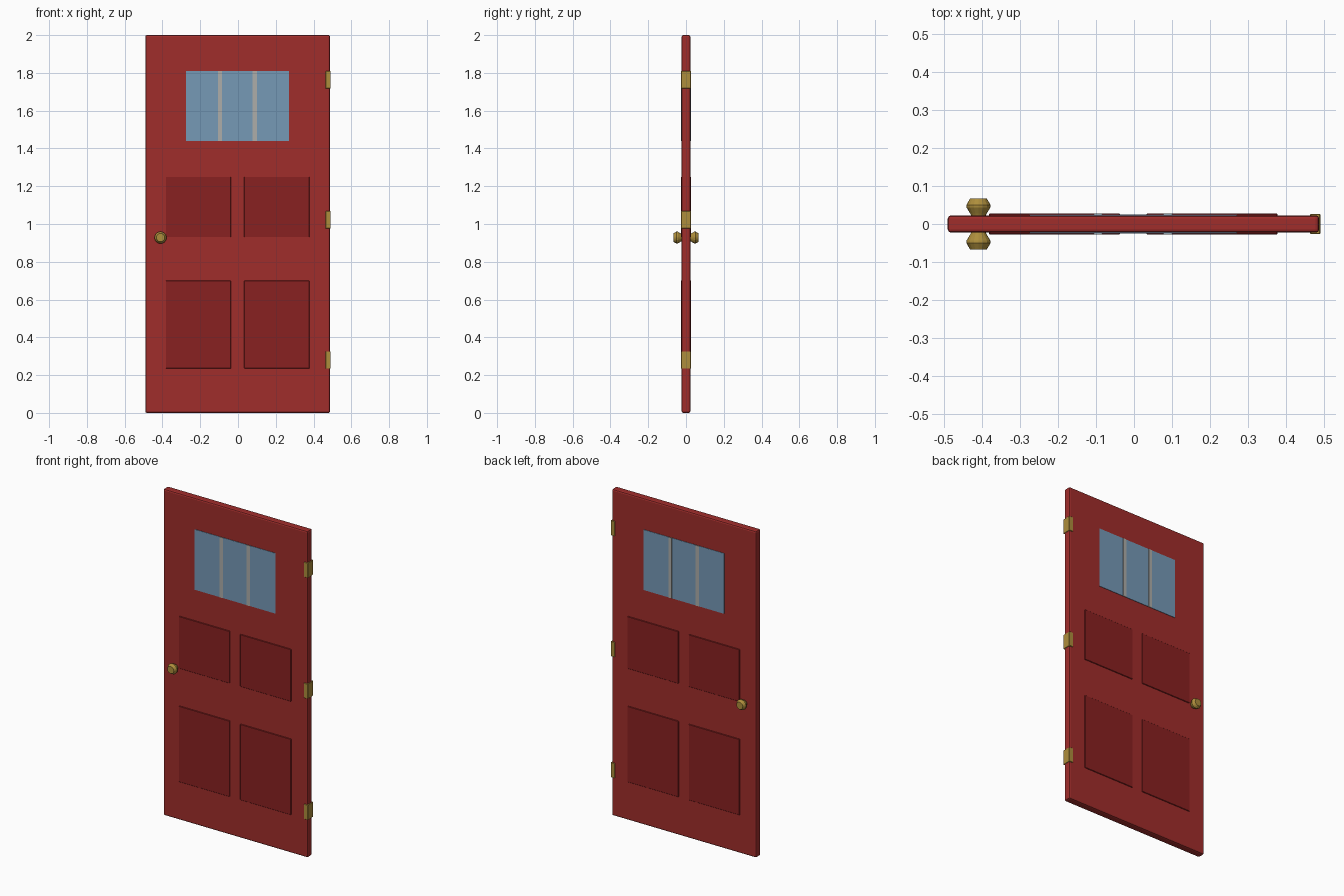
import bpy, bmesh
from math import pi, cos, sin

if "Cube" in bpy.data.objects:
    bpy.data.objects.remove(bpy.data.objects["Cube"])


def material(name, rgb):
    m = bpy.data.materials.new(name)
    m.diffuse_color = (*rgb, 1)
    m.use_nodes = True
    m.node_tree.nodes["Principled BSDF"].inputs["Base Color"].default_value = m.diffuse_color
    return m


RED = material("red_paint", (0.35, 0.026, 0.024))
DARK = material("dark_red_paint", (0.25, 0.015, 0.015))
GLASS = material("blue_glass", (0.18, 0.32, 0.47))
BRASS = material("brass", (0.42, 0.27, 0.045))
TRIM = material("light_grey", (0.42, 0.42, 0.40))


def finish(bm, name, mat):
    bmesh.ops.recalc_face_normals(bm, faces=bm.faces)
    me = bpy.data.meshes.new(name)
    bm.to_mesh(me)
    bm.free()
    me.materials.append(mat)
    ob = bpy.data.objects.new(name, me)
    bpy.context.collection.objects.link(ob)
    return ob


def box(name, x, half_y, z, mat, bevel=0.0, segments=1):
    """Box from x[0]..x[1], -half_y..half_y, z[0]..z[1]."""
    bm = bmesh.new()
    bmesh.ops.create_cube(bm, size=1)
    for v in bm.verts:
        v.co = (x[v.co.x > 0], half_y if v.co.y > 0 else -half_y, z[v.co.z > 0])
    ob = finish(bm, name, mat)
    if bevel:
        mod = ob.modifiers.new("bevel", 'BEVEL')
        mod.width, mod.segments = bevel, segments
    return ob


def knob(name, side, x, z, sides=16):
    """Turned knob along y; profile is (radius, distance from door centre)."""
    profile = [(0.018, 0.020), (0.022, 0.028), (0.031, 0.043),
               (0.032, 0.050), (0.022, 0.067)]
    bm = bmesh.new()
    rings = [[bm.verts.new((x + r * cos(2 * pi * i / sides), side * d,
                            z + r * sin(2 * pi * i / sides)))
              for i in range(sides)] for r, d in profile]
    for a, b in zip(rings, rings[1:]):
        for i in range(sides):
            j = (i + 1) % sides
            bm.faces.new((a[i], a[j], b[j], b[i]))
    bm.faces.new(rings[0])
    bm.faces.new(rings[-1])
    return finish(bm, name, BRASS)


# door slab with softened edges
box("door_slab", (-0.491, 0.488), 0.023, (0, 2), RED, 0.009, 2)

# raised panels, two rows of two, showing on both faces
for row, z in (("lower", (0.235, 0.70)), ("upper", (0.93, 1.25))):
    for col, x in (("left", (-0.382, -0.037)), ("right", (0.033, 0.378))):
        box(f"{row}_{col}_panel", x, 0.0275, z, DARK, 0.002)

# window glass and its two vertical bars
box("window_glass", (-0.276, 0.271), 0.0255, (1.44, 1.81), GLASS)
for side, x in (("left", -0.095), ("right", 0.089)):
    box(f"{side}_window_bar", (x - 0.011, x + 0.011), 0.0275, (1.44, 1.81), TRIM)

# hinges wrapped around the right edge
for name, z in (("lower", 0.28), ("middle", 1.022), ("upper", 1.763)):
    box(f"{name}_hinge", (0.464, 0.491), 0.027, (z - 0.046, z + 0.046), BRASS, 0.002)

# knobs on both faces
knob("front_knob", -1, -0.41, 0.928)
knob("back_knob", 1, -0.41, 0.928)
